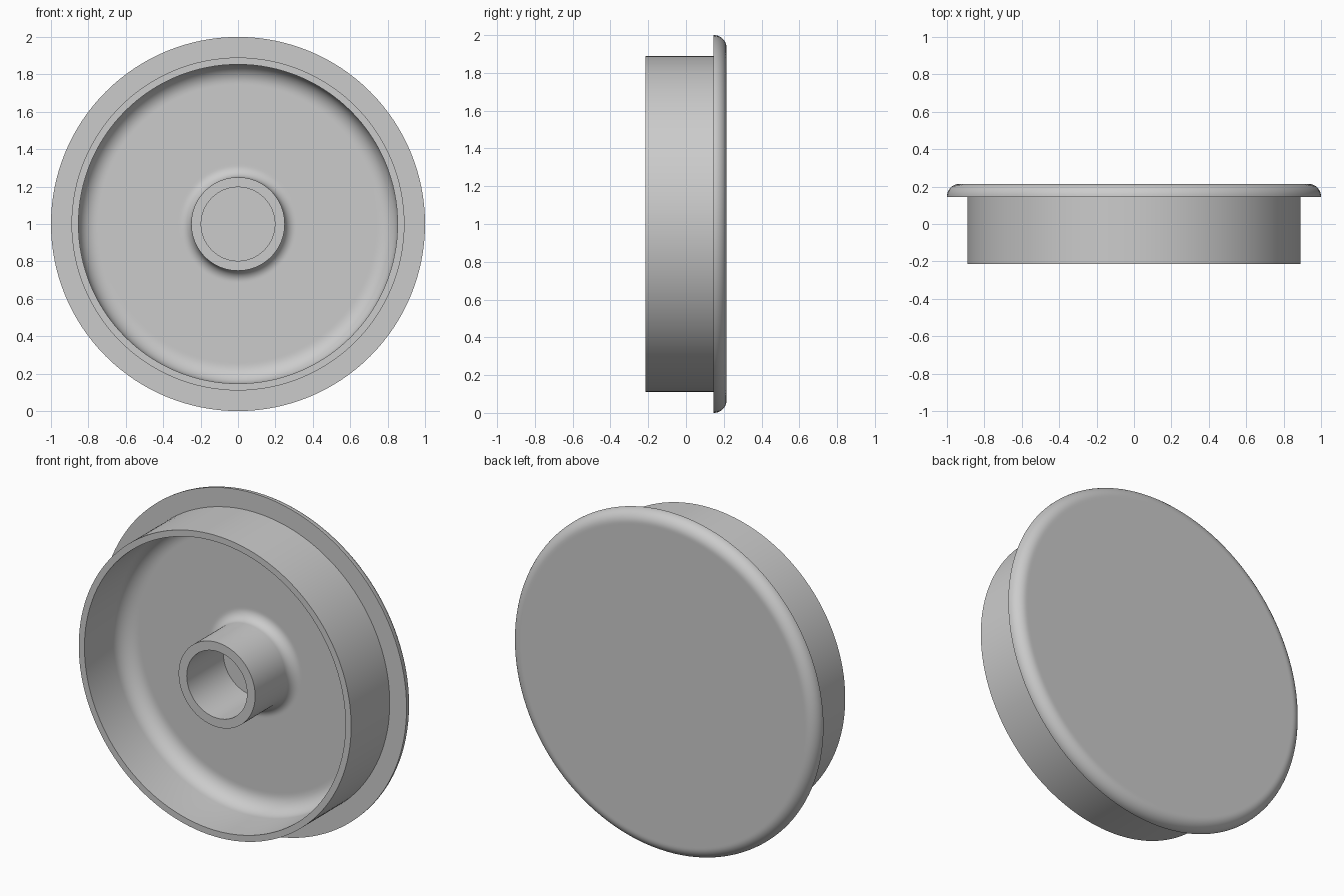
import bpy, bmesh, math
from mathutils import Vector, Matrix

cube = bpy.data.objects.get("Cube")
if cube:
    bpy.data.objects.remove(cube)

# Plain grey material
grey = bpy.data.materials.new("plain grey")
grey.use_nodes = True
grey.diffuse_color = (0.6, 0.6, 0.6, 1)
grey.node_tree.nodes["Principled BSDF"].inputs["Base Color"].default_value = grey.diffuse_color

FRONT, BACK = -0.215, 0.215
FLANGE = FLOOR = 0.145
BOSS_FRONT = -0.197
SEGMENTS = 128


def arc(r, y, radius, start, end, steps=10):
    """Quarter-round fillet points, as (radius from axis, y)."""
    points = []
    for i in range(steps + 1):
        a = math.radians(start + (end - start) * i / steps)
        points.append((r + radius * math.cos(a), y + radius * math.sin(a)))
    return points


def lathe(name, profile):
    """Spin a (radius, y) profile around the horizontal y axis."""
    bm = bmesh.new()
    verts = [bm.verts.new((r, y, 0)) for r, y in profile]
    edges = [bm.edges.new(pair) for pair in zip(verts, verts[1:])]
    bmesh.ops.spin(bm, geom=verts + edges, cent=(0, 0, 0), axis=(0, 1, 0),
                   angle=math.tau, steps=SEGMENTS, use_merge=True)
    bmesh.ops.remove_doubles(bm, verts=bm.verts, dist=0.0001)
    bmesh.ops.recalc_face_normals(bm, faces=bm.faces)
    bmesh.ops.transform(bm, matrix=Matrix.Translation(Vector((0, 0, 1))), verts=bm.verts)
    mesh = bpy.data.meshes.new(name)
    bm.to_mesh(mesh)
    bm.free()
    mesh.materials.append(grey)
    obj = bpy.data.objects.new(name, mesh)
    bpy.context.collection.objects.link(obj)
    bpy.ops.object.select_all(action="DESELECT")
    obj.select_set(True)
    bpy.context.view_layer.objects.active = obj
    bpy.ops.object.shade_smooth_by_angle(angle=math.radians(35))


# Hollow hub: blind bore, boss with filleted root, dished floor
profile = [(0, FLOOR), (0.197, FLOOR), (0.197, BOSS_FRONT), (0.25, BOSS_FRONT)]
profile += arc(0.31, FLOOR - 0.06, 0.06, 180, 90)
profile += [(0.32, FLOOR), (0.743, FLOOR)]
# Filleted inner wall, skirt rim and outer wall
profile += arc(0.753, FLOOR - 0.1, 0.1, 90, 0)
profile += [(0.853, FRONT), (0.89, FRONT), (0.89, FLANGE)]
# Flange with rounded back edge, closed by the flat back
profile += [(1.0, FLANGE)]
profile += arc(0.932, BACK - 0.068, 0.068, 0, 90)
profile += [(0.922, BACK), (0, BACK)]

lathe("flanged_cap", profile)
